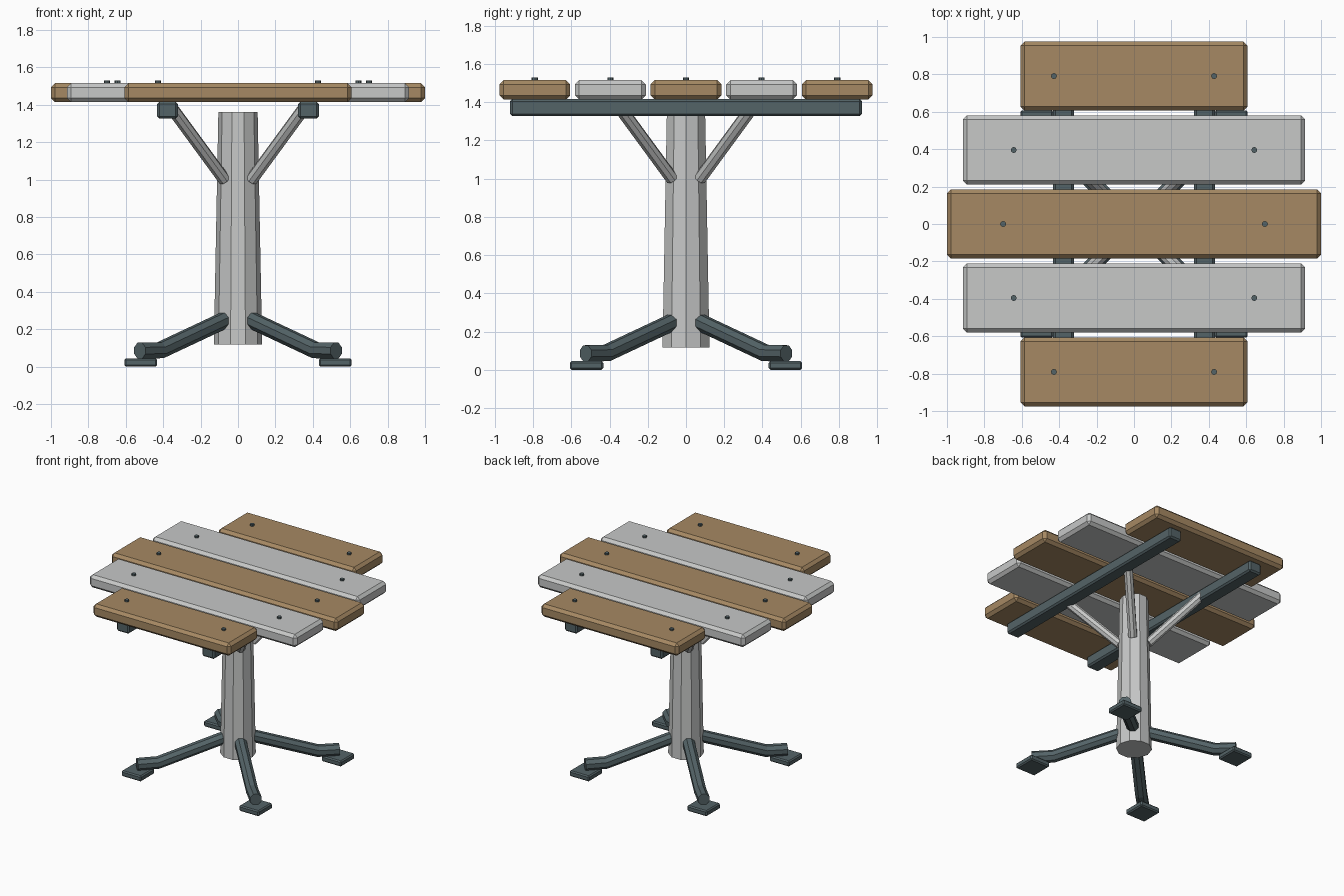
import bpy, bmesh, math
from mathutils import Vector

if "Cube" in bpy.data.objects:
    bpy.data.objects.remove(bpy.data.objects["Cube"])


def material(name, rgb):
    m = bpy.data.materials.new(name)
    m.diffuse_color = (*rgb, 1)
    m.use_nodes = True
    m.node_tree.nodes["Principled BSDF"].inputs["Base Color"].default_value = m.diffuse_color
    return m


WOOD = material("brown wood", (0.38, 0.25, 0.125))
GREY = material("pale grey", (0.57, 0.58, 0.575))
SLATE = material("dark slate", (0.088, 0.125, 0.135))


def finish(name, bm, mat):
    bmesh.ops.recalc_face_normals(bm, faces=bm.faces)
    me = bpy.data.meshes.new(name)
    bm.to_mesh(me)
    bm.free()
    me.materials.append(mat)
    ob = bpy.data.objects.new(name, me)
    bpy.context.collection.objects.link(ob)
    return ob


def box(name, centre, size, bevel, mat):
    """Box with chamfered edges."""
    bm = bmesh.new()
    bmesh.ops.create_cube(bm, size=1)
    for v in bm.verts:
        v.co = Vector(centre) + Vector([a * b for a, b in zip(v.co, size)])
    bmesh.ops.bevel(bm, geom=bm.edges[:], offset=bevel, segments=1,
                    profile=0.5, affect='EDGES')
    return finish(name, bm, mat)


def cone(name, x, y, z0, z1, r0, r1, sides, mat):
    """Upright faceted cylinder with a corner on the x axis."""
    bm = bmesh.new()
    rings = []
    for z, r in ((z0, r0), (z1, r1)):
        rings.append([bm.verts.new((x + r * math.cos(math.tau * i / sides),
                                    y + r * math.sin(math.tau * i / sides), z))
                      for i in range(sides)])
    skin(bm, rings)
    return finish(name, bm, mat)


def skin(bm, rings):
    """Bridge a list of rings and cap both ends."""
    n = len(rings[0])
    for a, b in zip(rings, rings[1:]):
        for i in range(n):
            j = (i + 1) % n
            bm.faces.new((a[i], a[j], b[j], b[i]))
    bm.faces.new(rings[0])
    bm.faces.new(rings[-1])


def diagonal_pipe(name, path, radius, sx, sy, mat, sides=8):
    """Faceted pipe along (offset, height) points in a diagonal upright plane."""
    pts = [Vector((d * sx, d * sy, z)) for d, z in path]
    side = Vector((-sy, sx, 0)).normalized()
    dirs = [(b - a).normalized() for a, b in zip(pts, pts[1:])]
    bm = bmesh.new()
    rings = []
    for k, p in enumerate(pts):
        before, after = dirs[max(k - 1, 0)], dirs[min(k, len(dirs) - 1)]
        tangent = (before + after).normalized()
        up = tangent.cross(side) / tangent.dot(after)   # mitred joint
        ring = []
        for i in range(sides):
            a = math.tau * (i + 0.5) / sides
            ring.append(bm.verts.new(p + radius * (math.cos(a) * side + math.sin(a) * up)))
        rings.append(ring)
    skin(bm, rings)
    return finish(name, bm, mat)


# Table top: five planks with alternating colours, two bolts each
for i in range(-2, 3):
    half, bolt_x = ((1.0, 0.70), (0.915, 0.643), (0.607, 0.428))[abs(i)]
    y = i * 0.3955
    box("plank", (0, y, 1.465), (2 * half, 0.37, 0.102), 0.022,
        GREY if i % 2 else WOOD)
    for s in (-1, 1):
        cone("bolt", s * bolt_x, y, 1.505, 1.53, 0.016, 0.016, 8, SLATE)

# Two beams below the planks
for s in (-1, 1):
    box("beam", (s * 0.377, 0, 1.372), (0.11, 1.84, 0.09), 0.012, SLATE)

# Central tapered post
cone("post", 0, 0, 0.118, 1.362, 0.129, 0.105, 10, GREY)

# Four diagonal braces, legs and foot pads
for sx in (-1, 1):
    for sy in (-1, 1):
        diagonal_pipe("brace", [(0.073, 1.0), (0.35, 1.378)], 0.034, sx, sy, GREY)
        diagonal_pipe("leg", [(0.07, 0.25), (0.415, 0.088), (0.525, 0.086)],
                      0.046, sx, sy, SLATE)
        box("foot_pad", (sx * 0.52, sy * 0.52, 0.0225), (0.175, 0.175, 0.045),
            0.009, SLATE)
